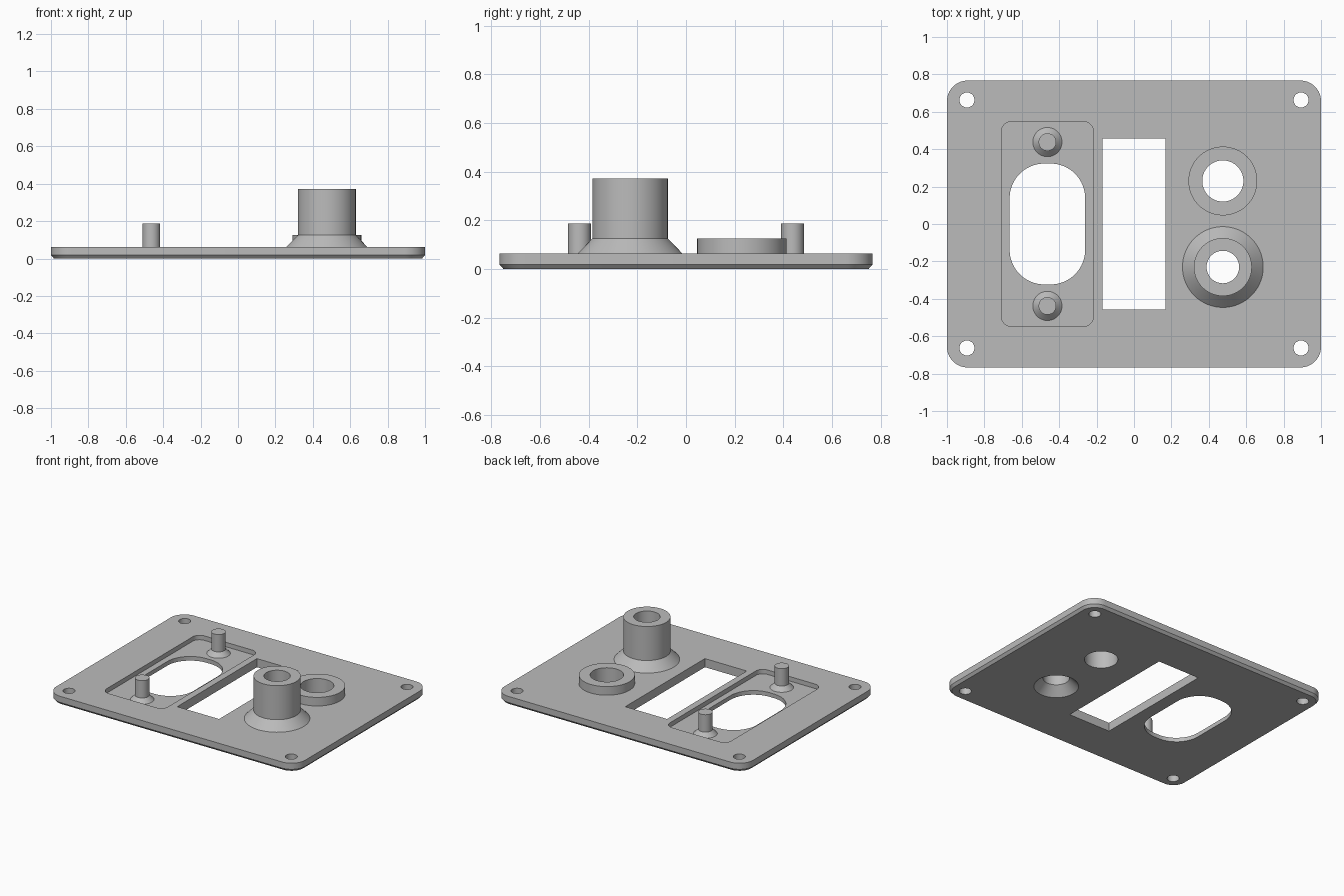
import bpy, bmesh, math

default = bpy.data.objects.get("Cube")
if default:
    bpy.data.objects.remove(default, do_unlink=True)

grey = bpy.data.materials.new("plain grey")
grey.use_nodes = True
grey.diffuse_color = (0.5, 0.5, 0.5, 1)
grey.node_tree.nodes["Principled BSDF"].inputs["Base Color"].default_value = (0.5, 0.5, 0.5, 1)

TOP = 0.0625      # upper face of the plate
FLOOR = 0.03      # floor of the recess
STEPS = 16        # segments per quarter turn


def outline(hx, hy, r, z):
    """Counter-clockwise rounded rectangle with half sizes hx, hy."""
    pts = []
    for q, (sx, sy) in enumerate([(1, 1), (-1, 1), (-1, -1), (1, -1)]):
        for i in range(STEPS + 1):
            a = math.pi / 2 * (q + i / STEPS)
            pts.append((sx * (hx - r) + r * math.cos(a), sy * (hy - r) + r * math.sin(a), z))
    return pts


def loft(name, rings, x=0, y=0, caps=True):
    """Skin a stack of outlines into one object."""
    bm = bmesh.new()
    loops = [[bm.verts.new((px + x, py + y, pz)) for px, py, pz in ring] for ring in rings]
    n = len(loops[0])
    for a, b in zip(loops, loops[1:]):
        for i in range(n):
            j = (i + 1) % n
            bm.faces.new((a[i], a[j], b[j], b[i]))
    if caps:
        bm.faces.new(loops[0][::-1])
        bm.faces.new(loops[-1])
    bmesh.ops.remove_doubles(bm, verts=bm.verts, dist=1e-5)
    mesh = bpy.data.meshes.new(name)
    bm.to_mesh(mesh)
    bm.free()
    mesh.materials.append(grey)
    obj = bpy.data.objects.new(name, mesh)
    bpy.context.collection.objects.link(obj)
    return obj


def turned(name, profile, x, y, caps=True):
    """Round part from (radius, height) pairs."""
    return loft(name, [outline(r, r, r, z) for r, z in profile], x, y, caps)


def activate(obj):
    bpy.ops.object.select_all(action='DESELECT')
    obj.select_set(True)
    bpy.context.view_layer.objects.active = obj


# Plate with rounded corners and a chamfered lower edge
plate = loft("plate", [outline(1 - d, 0.767 - d, 0.11 - d, z)
                       for d, z in [(0.016, 0), (0, 0.018), (0, TOP)]])

# Openings: recess, rounded opening, slot, corner holes, collar bore, tube countersink
LOW, HIGH = -0.1, 0.2
cutters = [
    loft("recess_cutter", [outline(0.246, 0.548, 0.055, z) for z in (FLOOR, HIGH)], -0.463),
    loft("opening_cutter", [outline(0.202, 0.323, 0.185, z) for z in (LOW, HIGH)], -0.463),
    loft("slot_cutter", [outline(0.168, 0.457, 0, z) for z in (LOW, HIGH)]),
    turned("collar_cutter", [(0.11, LOW), (0.11, HIGH)], 0.475, 0.23),
    turned("countersink_cutter", [(0.147, LOW), (0.147, 0), (0.087, TOP), (0.087, HIGH)], 0.475, -0.23),
]
for sx in (-1, 1):
    for sy in (-1, 1):
        cutters.append(turned("screw_hole_cutter", [(0.04, LOW), (0.04, HIGH)], sx * 0.893, sy * 0.663))

for cutter in cutters:
    activate(plate)
    mod = plate.modifiers.new("cut", 'BOOLEAN')
    mod.operation = 'DIFFERENCE'
    mod.solver = 'EXACT'
    mod.object = cutter
    bpy.ops.object.modifier_apply(modifier=mod.name)
    bpy.data.objects.remove(cutter, do_unlink=True)

# Tall tube with flared foot, and low collar
parts = [plate]
parts.append(turned("tall_tube", [(0.216, TOP), (0.155, 0.125), (0.155, 0.372),
                                  (0.087, 0.372), (0.087, TOP)], 0.475, -0.23, caps=False))
parts.append(turned("low_collar", [(0.184, TOP), (0.184, 0.125),
                                   (0.11, 0.125), (0.11, TOP)], 0.475, 0.23, caps=False))

# Mounting pins standing in the recess
for side, sy in (("front", -1), ("back", 1)):
    parts.append(turned(side + "_pin", [(0.078, FLOOR), (0.047, 0.061), (0.047, 0.187)],
                        -0.463, sy * 0.438))

for part in parts:
    activate(part)
    bpy.ops.object.shade_smooth_by_angle(angle=math.radians(30))
